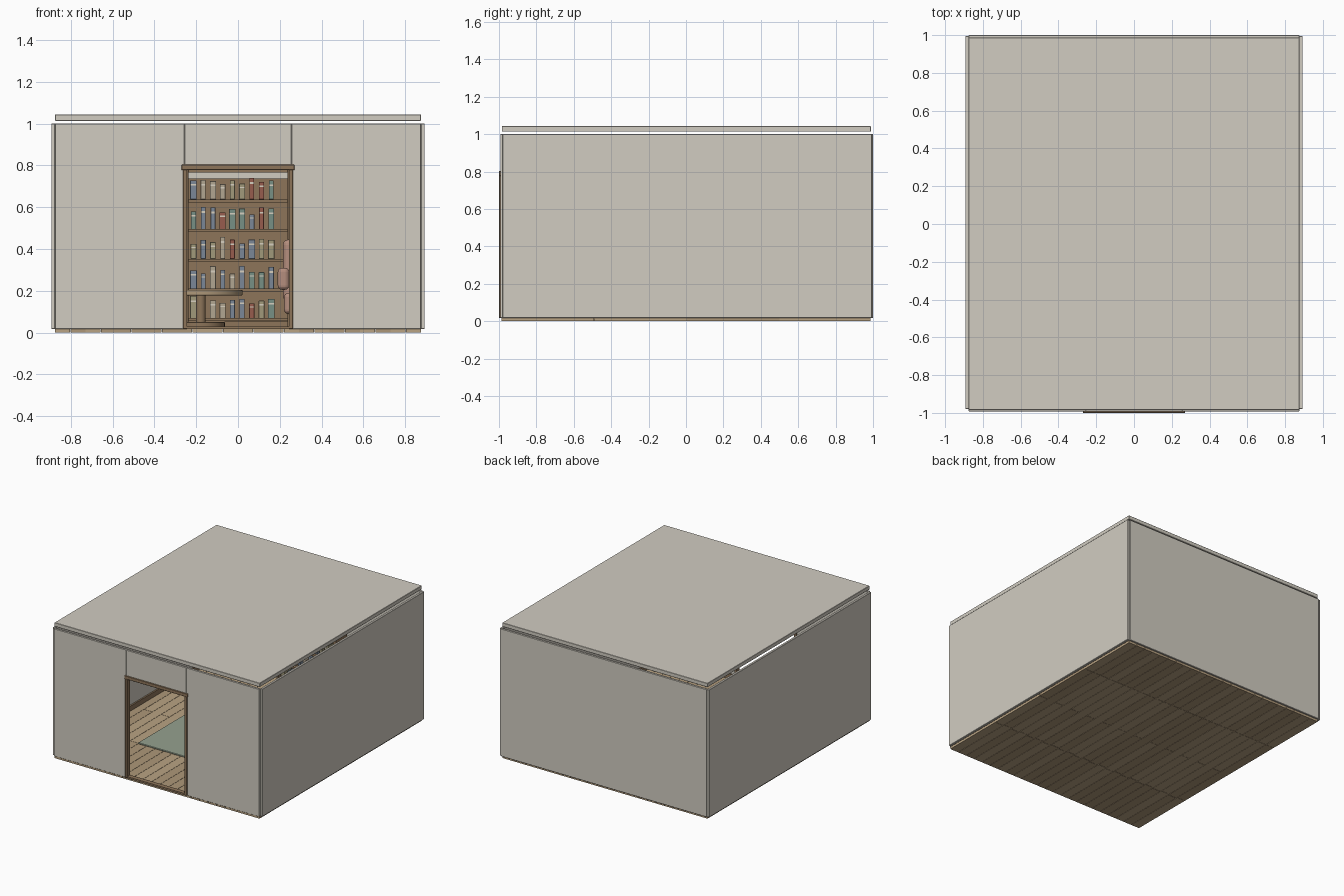
import bpy, math, random
from mathutils import Vector

if "Cube" in bpy.data.objects:
    bpy.data.objects.remove(bpy.data.objects["Cube"])

random.seed(4)
mats = {}


def material(name, rgb):
    m = bpy.data.materials.new(name)
    m.diffuse_color = (*[(c / 255) ** 2.2 for c in rgb], 1)
    m.use_nodes = True
    m.node_tree.nodes["Principled BSDF"].inputs["Base Color"].default_value = m.diffuse_color
    mats[name] = m


for n, c in {"plaster": (208, 203, 192), "oak": (184, 162, 130), "oak_dark": (172, 150, 120),
             "walnut": (140, 116, 90), "rug_green": (148, 160, 142), "fabric": (178, 140, 124),
             "label": (215, 208, 192), "book_0": (150, 92, 78), "book_1": (122, 134, 150),
             "book_2": (160, 152, 122), "book_3": (118, 142, 132), "book_4": (176, 164, 144)}.items():
    material(n, c)


def finish(o, name, mat, bevel=0.0, segments=1):
    o.name = o.data.name = name
    o.data.materials.append(mats[mat])
    if bevel:
        b = o.modifiers.new("soft_edges", 'BEVEL')
        b.width, b.segments = bevel, segments
    return o


def box(name, x, y, z, mat, bevel=0.0, segments=1):
    """Box from (min, max) ranges on each axis."""
    lo, hi = Vector((x[0], y[0], z[0])), Vector((x[1], y[1], z[1]))
    vs = [(a, b, c) for a in x for b in y for c in z]
    fs = [(0, 1, 3, 2), (4, 6, 7, 5), (0, 4, 5, 1), (2, 3, 7, 6), (0, 2, 6, 4), (1, 5, 7, 3)]
    mid = (lo + hi) / 2
    me = bpy.data.meshes.new(name)
    me.from_pydata([Vector(v) - mid for v in vs], [], fs)
    o = bpy.data.objects.new(name, me)
    o.location = mid
    bpy.context.collection.objects.link(o)
    return finish(o, name, mat, bevel, segments)


def disc(name, x, y, z, r, mat, bevel=0.0):
    bpy.ops.mesh.primitive_cylinder_add(vertices=40, radius=r, depth=z[1] - z[0],
                                        location=(x, y, sum(z) / 2))
    o = finish(bpy.context.object, name, mat, bevel, 2)
    bpy.ops.object.shade_smooth_by_angle(angle=math.radians(35))
    return o


W, F = 0.875, 0.017      # half width of the room, floor height
Y0, Y1 = -0.98, 0.982    # inside faces of front and back walls

# floor planks, running front to back with staggered joints
N = 24
step = 2 * W / N
g = 0.001
for i in range(N):
    x = -W + i * step
    cuts = [Y0 - 0.008] + ([-0.49, 0.0, 0.5] if i % 2 else [-0.48, 0.5]) + [Y1 + 0.006]
    for a, b in zip(cuts, cuts[1:]):
        box("floor_plank", (x + g, x + step - g), (a + g, b - g), (0, F),
            random.choice(["oak", "oak_dark"]))

# walls and ceiling slab
for s, side in ((-1, "left"), (1, "right")):
    box(side + "_wall", sorted((s * W, s * (W + 0.018))), (Y0, Y1 + 0.012), (F, 1), "plaster", 0.002)
    box("front_wall_" + side, sorted((s * 0.256, s * W)), (Y0 - 0.013, Y0 + 0.005), (F, 1),
        "plaster", 0.002)
    box(side + "_baseboard", sorted((s * (W - 0.012), s * W)), (Y0 + 0.005, Y1), (F, 0.055), "walnut")
    box("front_baseboard_" + side, sorted((s * 0.268, s * (W - 0.012))), (Y0 + 0.005, Y0 + 0.017),
        (F, 0.055), "walnut")
box("back_wall", (-W, W), (Y1, 1.0), (F, 1), "plaster", 0.002)
box("back_baseboard", (-W + 0.012, W - 0.012), (Y1 - 0.012, Y1), (F, 0.055), "walnut")
box("front_wall_header", (-0.256, 0.256), (Y0 - 0.013, Y0 + 0.005), (0.8, 1), "plaster", 0.002)
box("ceiling", (-W, W), (-0.985, 0.988), (1.013, 1.043), "plaster", 0.002)

# door frame and threshold
fy = (-1.0, -0.965)
for s, side in ((-1, "left"), (1, "right")):
    box("door_jamb_" + side, sorted((s * 0.243, s * 0.263)), fy, (F, 0.78), "walnut", 0.002)
box("door_head", (-0.27, 0.27), fy, (0.777, 0.803), "walnut", 0.002)
box("threshold", (-0.243, 0.243), fy, (F, 0.03), "walnut")

# rug
box("rug", (-0.51, 0.51), (-0.49, 0.49), (F, 0.026), "rug_green", 0.003)

# bookcase
by = (0.83, 0.968)
for s, side in ((-1, "left"), (1, "right")):
    box("bookcase_side_" + side, sorted((s * 0.237, s * 0.255)), by, (F, 0.785), "walnut", 0.002)
box("bookcase_back", (-0.237, 0.237), (0.958, 0.968), (0.05, 0.738), "walnut")
shelves = [0.062 + 0.142 * k for k in range(6)]
for k, z in enumerate(shelves):
    box("bookcase_top" if k == 5 else "shelf", (-0.237, 0.237), (by[0], 0.958),
        (z - 0.007, z + 0.007), "walnut")

# nine books on each shelf, with a pale spine band
for z in shelves[:5]:
    for j in range(9):
        x = -0.213 + j * 0.0465
        w, h = random.uniform(0.011, 0.016), random.uniform(0.07, 0.108)
        z0, y0 = z + 0.007, by[0] + 0.018
        box("book", (x - w, x + w), (y0, y0 + 0.09), (z0, z0 + h),
            "book_%d" % random.randrange(5), 0.001)
        box("book_band", (x - w * 0.9, x + w * 0.9), (y0 - 0.001, y0 + 0.003),
            (z0 + h * 0.72, z0 + h * 0.8), "label")

# round pedestal table
tx, ty = -0.178, 0.1
disc("table_base", tx, ty, (0.026, 0.052), 0.115, "walnut", 0.004)
disc("table_column", tx, ty, (0.05, 0.18), 0.023, "walnut")
disc("table_top", tx, ty, (0.178, 0.205), 0.2, "oak_dark", 0.005)

# armchair
cx, cy = 0.4, 0.2
box("armchair_base", (cx - 0.18, cx + 0.18), (cy - 0.17, cy + 0.17), (0.09, 0.19), "fabric", 0.02, 4)
box("armchair_cushion", (cx - 0.155, cx + 0.155), (cy - 0.18, cy + 0.11), (0.18, 0.235),
    "fabric", 0.02, 4)
box("armchair_back", (cx - 0.185, cx + 0.185), (cy + 0.1, cy + 0.18), (0.15, 0.445), "fabric", 0.025, 4)
for s, side in ((-1, "left"), (1, "right")):
    xs = sorted((cx + s * 0.155, cx + s * 0.21))
    box("armchair_arm_" + side, xs, (cy - 0.17, cy + 0.15), (0.205, 0.31), "fabric", 0.02, 4)
    for y in (cy - 0.14, cy + 0.14):
        disc("armchair_foot", cx + s * 0.15, y, (0.026, 0.095), 0.014, "walnut")
